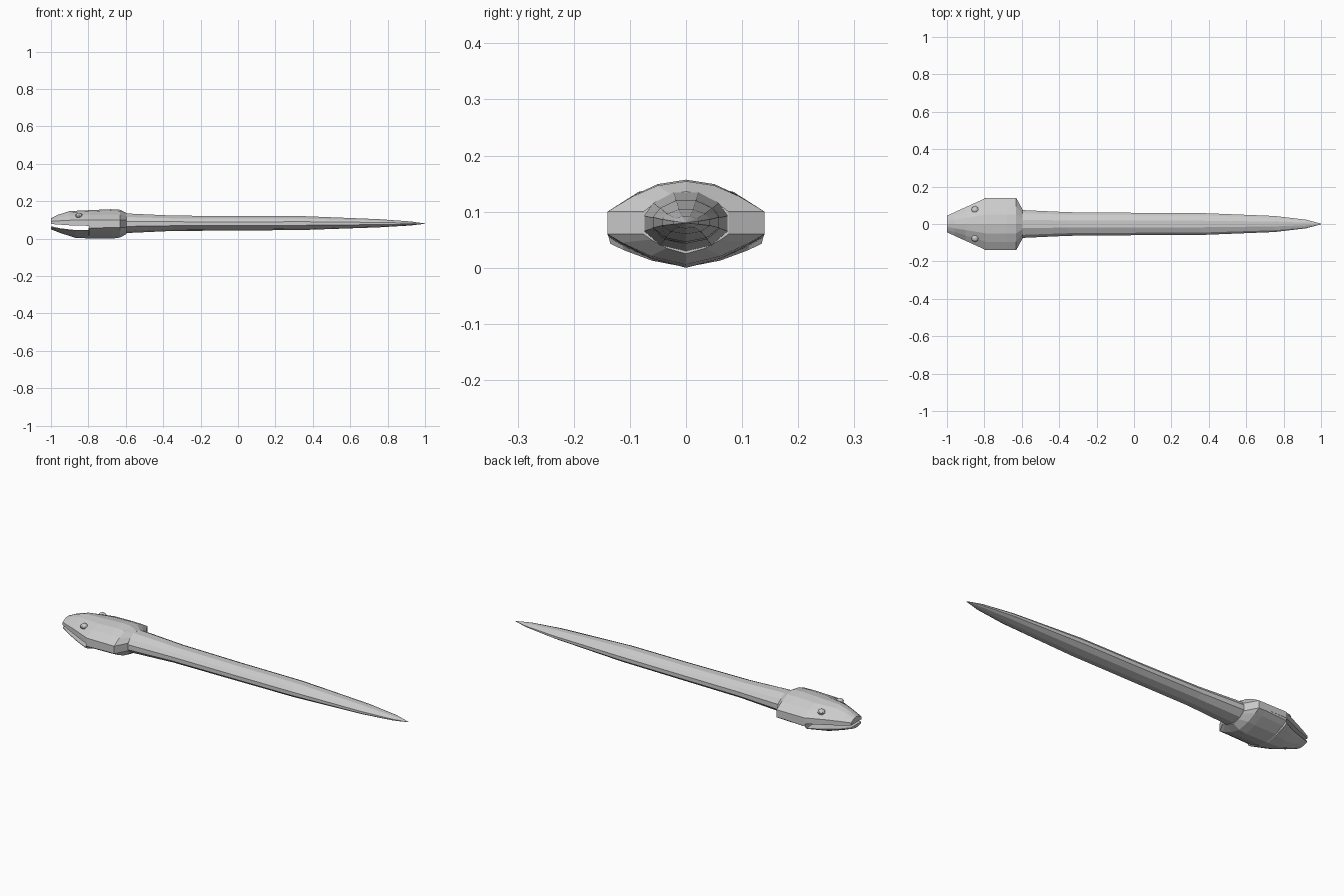
import bpy, bmesh
from mathutils import Matrix

if "Cube" in bpy.data.objects:
    bpy.data.objects.remove(bpy.data.objects["Cube"])


def finish(name, bm):
    bmesh.ops.remove_doubles(bm, verts=bm.verts, dist=0.0005)
    bmesh.ops.recalc_face_normals(bm, faces=bm.faces)
    mesh = bpy.data.meshes.new(name)
    bm.to_mesh(mesh)
    bm.free()
    obj = bpy.data.objects.new(name, mesh)
    bpy.context.collection.objects.link(obj)
    return obj


def loft(name, rings):
    """Skin a list of equal-length point rings and cap both ends."""
    bm = bmesh.new()
    loops = [[bm.verts.new(p) for p in ring] for ring in rings]
    n = len(loops[0])
    for a, b in zip(loops, loops[1:]):
        for i in range(n):
            j = (i + 1) % n
            bm.faces.new((a[i], a[j], b[j], b[i]))
    bm.faces.new(loops[0][::-1])
    bm.faces.new(loops[-1])
    return finish(name, bm)


def ring(x, half, w):
    """Mirror a half profile (y as a fraction of width w, absolute z)."""
    pts = [(x, y * w, z) for y, z in half]
    return pts + [(x, -y * w, z) for y, z in reversed(half) if y > 0]


# Body: faceted tube tapering to the tail; x, half width, bottom, top
def body_ring(x, w, lo, hi):
    h = hi - lo
    half = [(0.3, hi), (0.78, lo + h * 0.82), (1, lo + h * 0.6),
            (1, lo + h * 0.34), (0.62, lo + h * 0.1), (0, lo)]
    return ring(x, half, w)


loft("body", [body_ring(*s) for s in [
    (-0.64, 0.076, 0.028, 0.137), (-0.59, 0.074, 0.03, 0.134),
    (-0.35, 0.063, 0.041, 0.123), (0.0, 0.06, 0.043, 0.12),
    (0.35, 0.059, 0.046, 0.12), (0.75, 0.043, 0.06, 0.104),
    (0.92, 0.023, 0.07, 0.092), (1.0, 0.002, 0.079, 0.081)]])


# Upper head; x, half width, crown, side edge, palate
def upper_ring(x, w, top, side, base):
    h = top - side
    half = [(0, top), (0.36, side + h * 0.86), (0.68, side + h * 0.5),
            (1, side), (1, base), (0, base)]
    return ring(x, half, w)


loft("upper_head", [upper_ring(*s) for s in [
    (-1.0, 0.044, 0.108, 0.092, 0.078), (-0.96, 0.063, 0.128, 0.095, 0.075),
    (-0.9, 0.09, 0.147, 0.098, 0.071), (-0.79, 0.14, 0.152, 0.1, 0.068),
    (-0.68, 0.14, 0.157, 0.1, 0.068), (-0.63, 0.14, 0.154, 0.1, 0.068),
    (-0.595, 0.076, 0.136, 0.1, 0.068)]])


# Lower jaw, open at the front and closed against the head behind
def jaw_ring(x, w, rim, edge, low):
    d = edge - low
    half = [(0, rim), (1, rim), (1, edge), (0.82, low + d * 0.72),
            (0.45, low + d * 0.28), (0, low)]
    return ring(x, half, w)


loft("lower_jaw", [jaw_ring(*s) for s in [
    (-1.0, 0.042, 0.066, 0.06, 0.05), (-0.95, 0.066, 0.055, 0.052, 0.03),
    (-0.87, 0.102, 0.046, 0.043, 0.004), (-0.8, 0.135, 0.046, 0.043, 0.001),
    (-0.795, 0.138, 0.069, 0.055, 0.001), (-0.67, 0.14, 0.069, 0.06, 0.0),
    (-0.63, 0.14, 0.069, 0.06, 0.006), (-0.595, 0.076, 0.069, 0.06, 0.025)]])

# Eyes set into the sloping sides of the head
for side, label in ((1, "left"), (-1, "right")):
    bm = bmesh.new()
    bmesh.ops.create_uvsphere(bm, u_segments=8, v_segments=6, radius=0.02)
    bmesh.ops.scale(bm, vec=(1, 1, 0.75), verts=bm.verts)
    bmesh.ops.transform(bm, verts=bm.verts, matrix=Matrix.Translation((-0.85, side * 0.076, 0.122)))
    finish(label + "_eye", bm)
